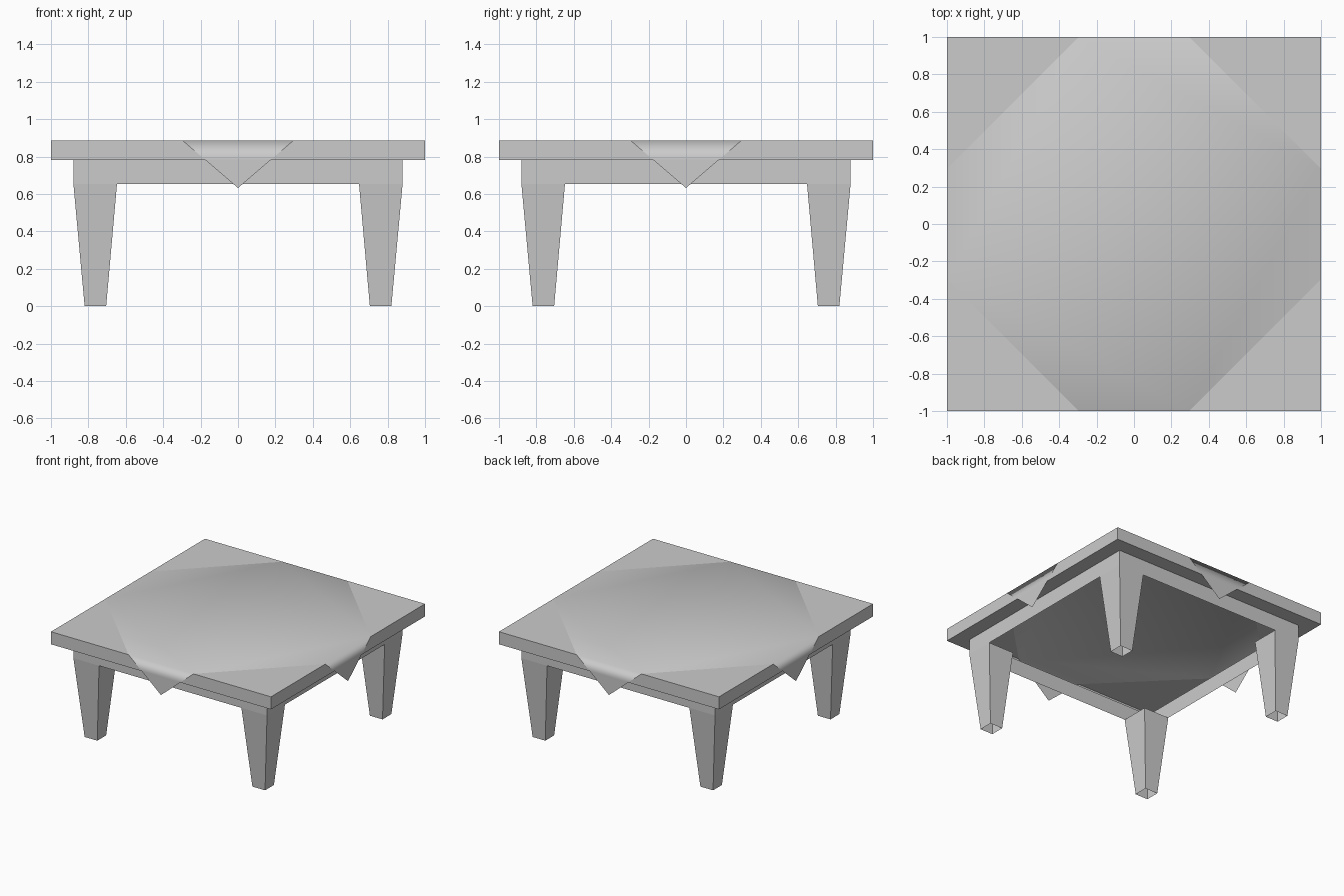
import bpy, bmesh
from mathutils import Matrix, Vector

if "Cube" in bpy.data.objects:
    bpy.data.objects.remove(bpy.data.objects["Cube"])

TOP, UNDER, APRON, TIP = 0.885, 0.782, 0.654, 0.632   # key heights
EDGE, BODY = 1.0, 0.88                                # half widths
CW = 0.295                                            # half width of cloth at the edge
CB = CW * (UNDER - TIP) / (TOP - TIP)                 # cloth half width at slab underside

grey = bpy.data.materials.new("light grey")
grey.diffuse_color = (0.6, 0.6, 0.6, 1)
grey.use_nodes = True
grey.node_tree.nodes["Principled BSDF"].inputs["Base Color"].default_value = grey.diffuse_color


def build(name, faces, smooth=False, whole=()):
    """Repeat faces four times about z, add single faces, weld the seams."""
    bm = bmesh.new()
    for k in range(4):
        rot = Matrix.Rotation(k * 1.5707963268, 3, 'Z')
        for f in faces:
            bm.faces.new([bm.verts.new(rot @ Vector(p)) for p in f])
    for f in whole:
        bm.faces.new([bm.verts.new(p) for p in f])
    bmesh.ops.remove_doubles(bm, verts=bm.verts, dist=1e-4)
    for f in bm.faces:
        f.smooth = smooth
    me = bpy.data.meshes.new(name)
    bm.to_mesh(me)
    bm.free()
    me.materials.append(grey)
    ob = bpy.data.objects.new(name, me)
    bpy.context.collection.objects.link(ob)
    return ob


# Table slab: an open shell with bare corners, edges and an overhang strip
e, b = EDGE, BODY
build("table_slab", [
    [(-e, -e, UNDER), (-CB, -e, UNDER), (-CW, -e, TOP), (-e, -e, TOP)],
    [(CB, -e, UNDER), (e, -e, UNDER), (e, -e, TOP), (CW, -e, TOP)],
    [(CW, -e, TOP), (e, -e, TOP), (e, -CW, TOP)],
    [(-b, -b, UNDER), (b, -b, UNDER), (e, -e, UNDER), (-e, -e, UNDER)],
])

# Cloth laid diagonally: octagonal top with four hanging points
octagon = []
for k in range(4):
    rot = Matrix.Rotation(k * 1.5707963268, 3, 'Z')
    octagon += [rot @ Vector((s * CW, -e, TOP)) for s in (-1, 1)]
build("table_cloth", [
    [(-CB, -e, UNDER), (CB, -e, UNDER), (CW, -e, TOP), (-CW, -e, TOP)],
    [(0, -e, TIP), (CB, -e, UNDER), (-CB, -e, UNDER)],
], smooth=True, whole=[octagon])

# Apron under the slab
build("apron", [[(-b, -b, APRON), (b, -b, APRON), (b, -b, UNDER), (-b, -b, UNDER)]])


# Tapered legs, open at the foot
def square(inner, outer, z):
    return [(inner, -outer, z), (outer, -outer, z), (outer, -inner, z), (inner, -inner, z)]


foot, head = square(0.705, 0.82, 0), square(0.647, b, APRON)
build("legs", [[foot[i], foot[(i + 1) % 4], head[(i + 1) % 4], head[i]] for i in range(4)])
